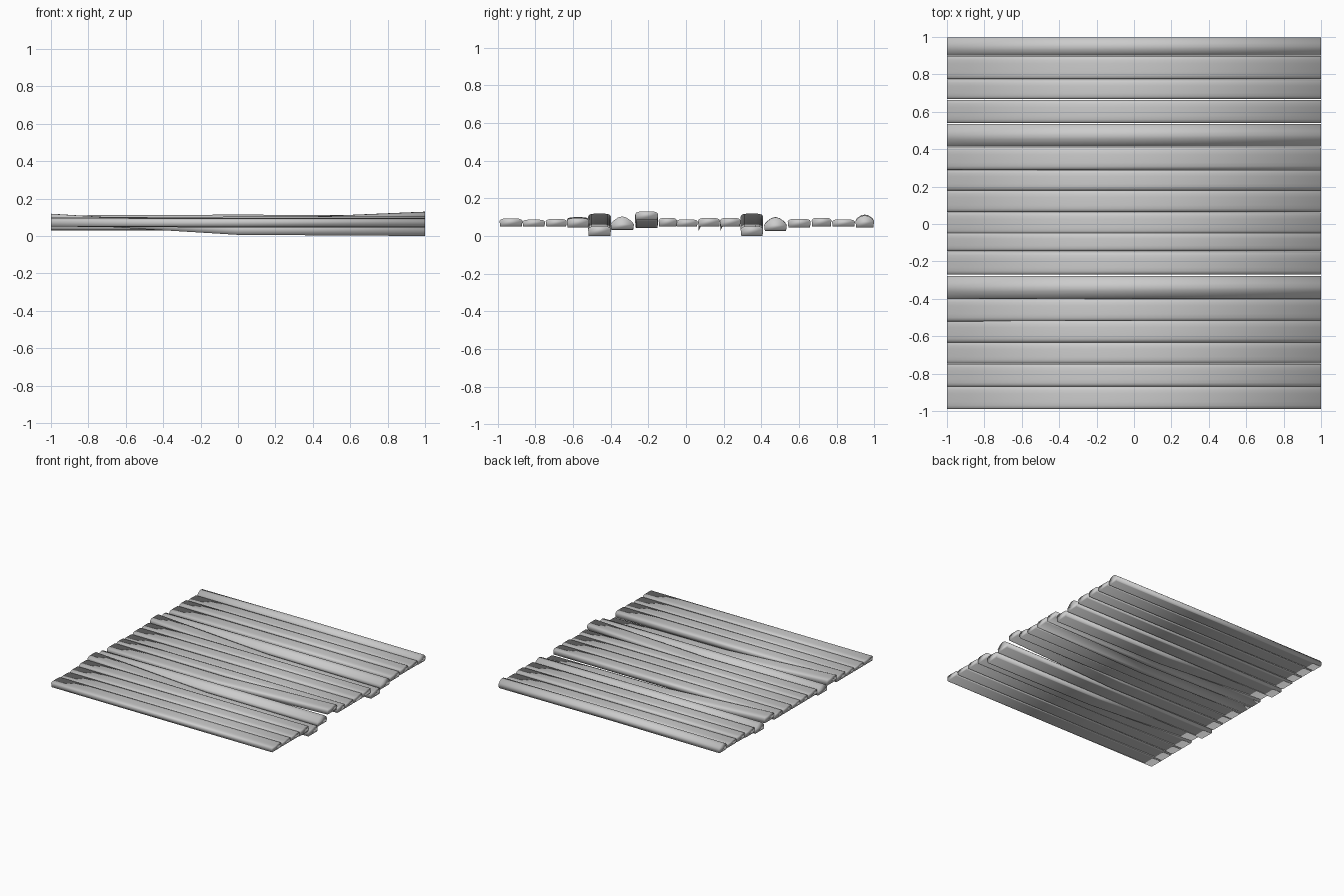
import bpy, bmesh

STATIONS = (-1, 0, 1)

# plank rows: front y, back y, hump height, lip depth under mid edge,
# underside z at left end, middle and right end, thickness
FLAT = (0.05, 0.05, 0.05)
DROP = (0.067, 0.006, 0.0)
PLANKS = [
    (-0.99, -0.868, 0.0, 0.0, FLAT, 0.043),
    (-0.868, -0.748, 0.0, 0.0, FLAT, 0.037),
    (-0.745, -0.633, 0.0, 0.0, FLAT, 0.04),
    (-0.633, -0.515, 0.0, 0.0, (0.05, 0.045, 0.045), 0.05),
    (-0.52, -0.398, 0.0, 0.0, DROP, 0.052),
    (-0.40, -0.277, 0.03, 0.0, (0.031, 0.034, 0.035), 0.039),
    (-0.27, -0.148, 0.0, 0.0, (0.05, 0.042, 0.085), 0.045),
    (-0.145, -0.048, 0.0, 0.0, FLAT, 0.046),
    (-0.052, 0.062, 0.0, 0.0, FLAT, 0.038),
    (0.064, 0.18, 0.0, 0.022, FLAT, 0.046),
    (0.18, 0.29, 0.0, 0.022, FLAT, 0.046),
    (0.29, 0.41, 0.0, 0.0, DROP, 0.052),
    (0.415, 0.535, 0.03, 0.0, (0.028, 0.03, 0.029), 0.041),
    (0.54, 0.662, 0.0, 0.0, (0.045, 0.045, 0.045), 0.046),
    (0.667, 0.772, 0.0, 0.0, FLAT, 0.047),
    (0.775, 0.897, 0.0, 0.0, FLAT, 0.038),
    (0.90, 0.998, 0.02, 0.0, (0.046, 0.05, 0.046), 0.044),
]

grey = bpy.data.materials.new("weathered_grey")
grey.diffuse_color = (0.58, 0.58, 0.58, 1)


def section(thick, hump, lip):
    """Plank cross-section as (width fraction, height) points."""
    top = [(0.0, 0.7), (0.05, 0.88), (0.16, 0.98), (0.32, 1.0)]
    pts = [(0.12, 0.0), (0.03, -lip)]
    for u, v in top + [(0.5, 1.0)] + [(1 - u, v) for u, v in reversed(top)]:
        pts.append((u, v * thick + hump * (1 - (2 * u - 1) ** 2) ** 1.5))
    return pts + [(0.97, 0.0), (0.88, 0.0)]


def plank(name, y0, y1, hump, lip, bottoms, thick):
    bm = bmesh.new()
    rings = []
    for x, z in zip(STATIONS, bottoms):
        pts = section(thick, hump, lip * (1 - abs(x)))
        rings.append([bm.verts.new((x, y0 + (y1 - y0) * u, z + v))
                      for u, v in pts])
    for a, b in zip(rings, rings[1:]):
        for i in range(len(a)):
            j = (i + 1) % len(a)
            bm.faces.new((a[i], a[j], b[j], b[i]))
    bm.faces.new(rings[0])
    bm.faces.new(rings[-1])
    bmesh.ops.recalc_face_normals(bm, faces=bm.faces)
    # soft shading over the whole worn plank, ends included
    for f in bm.faces:
        f.smooth = True
    mesh = bpy.data.meshes.new(name)
    bm.to_mesh(mesh)
    bm.free()
    mesh.materials.append(grey)
    obj = bpy.data.objects.new(name, mesh)
    bpy.context.collection.objects.link(obj)


for n, row in enumerate(PLANKS, 1):
    plank(f"floor_plank_{n:02d}", *row)
